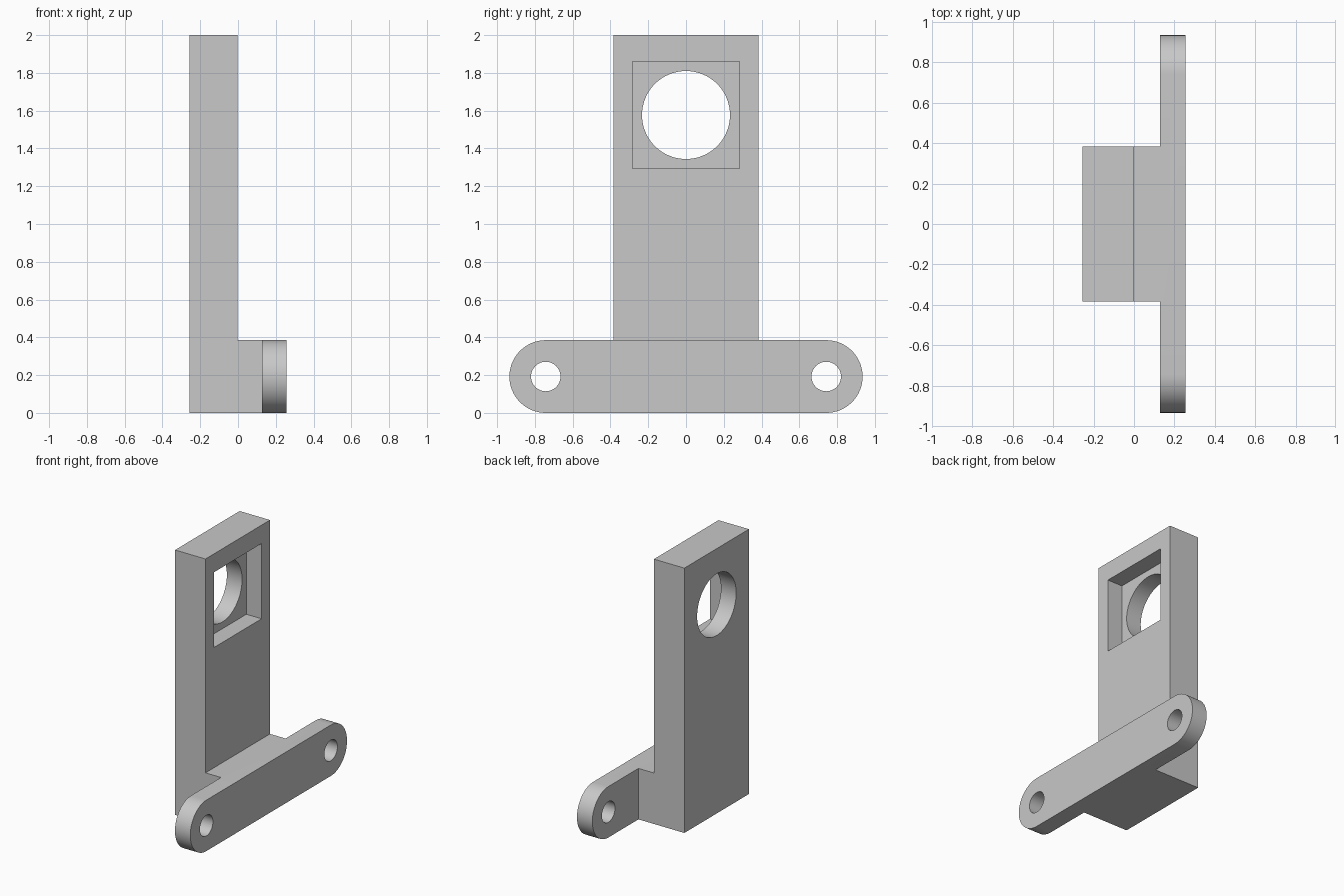
import bpy
import bmesh
from math import cos, sin, pi
from mathutils import Vector

default_cube = bpy.data.objects.get("Cube")
if default_cube:
    bpy.data.objects.remove(default_cube, do_unlink=True)

# Main dimensions
BACK, STEP, FRONT = -0.256, -0.002, 0.256
FLANGE_BACK = 0.128
HALF_WIDTH, FOOT_HEIGHT, HEIGHT = 0.385, 0.385, 2.0
FLANGE_HALF = 0.935
END_RADIUS = FOOT_HEIGHT / 2
BORE_Z, BORE_RADIUS = 1.577, 0.233
POCKET_HALF, POCKET_FLOOR = 0.284, -0.129
BOLT_Y, BOLT_RADIUS = FLANGE_HALF - END_RADIUS, 0.078

grey = bpy.data.materials.new("plain grey")
grey.use_nodes = True
colour = (0.58, 0.58, 0.58, 1)
grey.diffuse_color = colour
grey.node_tree.nodes["Principled BSDF"].inputs["Base Color"].default_value = colour


def prism(name, points, offset):
    """Extrude a closed flat outline along an offset."""
    bm = bmesh.new()
    face = bm.faces.new([bm.verts.new(p) for p in points])
    ext = bmesh.ops.extrude_face_region(bm, geom=[face])["geom"]
    bmesh.ops.translate(bm, vec=Vector(offset),
                        verts=[v for v in ext if isinstance(v, bmesh.types.BMVert)])
    bmesh.ops.recalc_face_normals(bm, faces=bm.faces)
    mesh = bpy.data.meshes.new(name)
    bm.to_mesh(mesh)
    bm.free()
    mesh.materials.append(grey)
    obj = bpy.data.objects.new(name, mesh)
    bpy.context.collection.objects.link(obj)
    return obj


def arc(x, y, z, radius, start, sweep, steps):
    """Points on an arc in the plane facing x."""
    return [(x, y + radius * cos(start + sweep * i / steps),
             z + radius * sin(start + sweep * i / steps)) for i in range(steps + 1)]


def hole(name, y, z, radius):
    """Round cutter running right through along x."""
    return prism(name, arc(-0.5, y, z, radius, 0, 2 * pi, 64)[:-1], (1, 0, 0))


# Upright plate with its foot, an L-shaped side profile
profile = [(BACK, 0), (FLANGE_BACK, 0), (FLANGE_BACK, FOOT_HEIGHT),
           (STEP, FOOT_HEIGHT), (STEP, HEIGHT), (BACK, HEIGHT)]
bracket = prism("bracket", [(x, -HALF_WIDTH, z) for x, z in profile],
                (0, 2 * HALF_WIDTH, 0))

# Round-ended mounting flange
outline = (arc(FLANGE_BACK, BOLT_Y, END_RADIUS, END_RADIUS, -pi / 2, pi, 32)
           + arc(FLANGE_BACK, -BOLT_Y, END_RADIUS, END_RADIUS, pi / 2, pi, 32))
flange = prism("mounting_flange", outline, (FRONT - FLANGE_BACK, 0, 0))

# Square pocket, bore and bolt holes
pocket = prism("pocket_cutter",
               [(POCKET_FLOOR, sy * POCKET_HALF, BORE_Z + sz * POCKET_HALF)
                for sy, sz in ((-1, -1), (1, -1), (1, 1), (-1, 1))], (0.3, 0, 0))
cutters = [pocket, hole("bore_cutter", 0, BORE_Z, BORE_RADIUS)]
cutters += [hole("bolt_cutter", side * BOLT_Y, END_RADIUS, BOLT_RADIUS)
            for side in (-1, 1)]

# Join and cut, then bake the result
for tool, operation in [(flange, "UNION")] + [(c, "DIFFERENCE") for c in cutters]:
    tool.hide_render = True
    mod = bracket.modifiers.new(tool.name, "BOOLEAN")
    mod.operation = operation
    mod.solver = "EXACT"
    mod.object = tool

bpy.ops.object.select_all(action="DESELECT")
bracket.select_set(True)
bpy.context.view_layer.objects.active = bracket
bpy.ops.object.convert(target="MESH")
for tool in [flange] + cutters:
    bpy.data.objects.remove(tool, do_unlink=True)
bpy.ops.object.shade_smooth_by_angle(angle=pi / 6)
